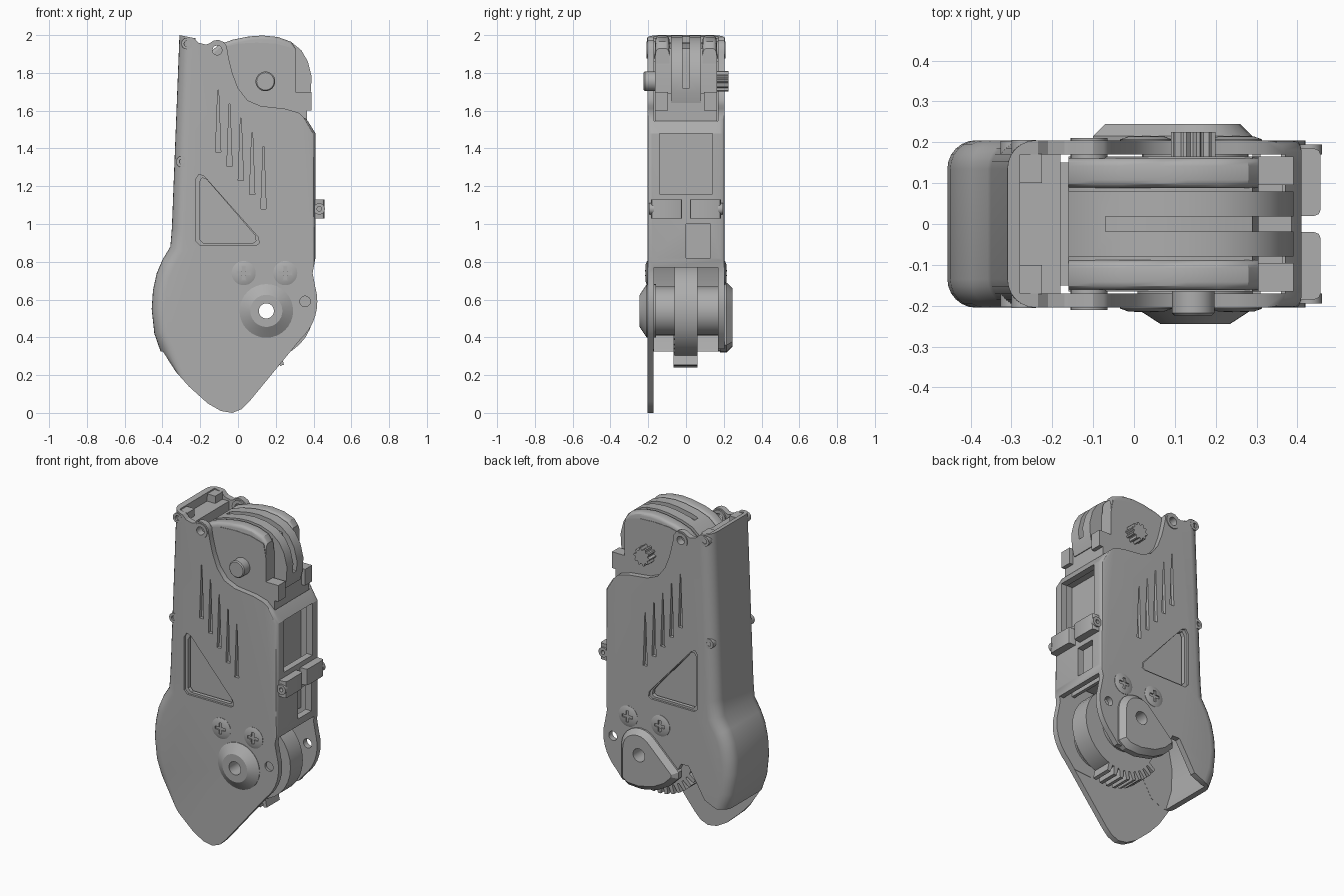
import bpy
import bmesh
from math import cos, sin, pi, radians

old = bpy.data.objects.get("Cube")
if old:
    bpy.data.objects.remove(old, do_unlink=True)

grey = bpy.data.materials.new("plain grey")
grey.use_nodes = True
grey.diffuse_color = (.42, .42, .42, 1)
grey.node_tree.nodes["Principled BSDF"].inputs["Base Color"].default_value = (.42, .42, .42, 1)


def finish(name, bm):
    """Turn a bmesh into a grey object."""
    bmesh.ops.recalc_face_normals(bm, faces=bm.faces[:])
    mesh = bpy.data.meshes.new(name)
    bm.to_mesh(mesh)
    bm.free()
    mesh.materials.append(grey)
    obj = bpy.data.objects.new(name, mesh)
    bpy.context.collection.objects.link(obj)
    return obj


def prism(name, outline, y0, y1, bevels=()):
    """Extrude an x-z outline along y; bevels are (edge rule, width, segments)."""
    bm = bmesh.new()
    near = [bm.verts.new((x, y0, z)) for x, z in outline]
    far = [bm.verts.new((x, y1, z)) for x, z in outline]
    bm.faces.new(near)
    bm.faces.new(far[::-1])
    for i in range(len(outline)):
        j = (i + 1) % len(outline)
        bm.faces.new((near[i], far[i], far[j], near[j]))
    bmesh.ops.recalc_face_normals(bm, faces=bm.faces[:])
    for rule, width, segments in bevels:
        rim = [e for e in bm.edges if abs(e.verts[0].co.y - e.verts[1].co.y) < .0001
               and all(rule(v.co) for v in e.verts)]
        bmesh.ops.bevel(bm, geom=rim, offset=width, segments=segments,
                        profile=.5, affect='EDGES', clamp_overlap=False)
    return finish(name, bm)


def box(name, x0, x1, y0, y1, z0, z1, bevels=()):
    return prism(name, [(x0, z0), (x1, z0), (x1, z1), (x0, z1)], y0, y1, bevels)


def lathe(name, x, z, profile, side=1, segments=32):
    """Turn a closed (radius, y) profile around an axis along y."""
    bm = bmesh.new()
    rings = [[bm.verts.new((x + r * cos(2 * pi * k / segments), side * y,
                            z + r * sin(2 * pi * k / segments)))
              for k in range(segments)] for r, y in profile]
    for i, ring in enumerate(rings):
        j = (i + 1) % len(rings)
        if profile[i][0] == 0 and profile[j][0] == 0:
            continue
        for k in range(segments):
            n = (k + 1) % segments
            bm.faces.new((ring[k], ring[n], rings[j][n], rings[j][k]))
    bmesh.ops.remove_doubles(bm, verts=bm.verts[:], dist=.00001)
    return finish(name, bm)


def tube(name, x, z, outer, inner, y0, y1, side=1):
    return lathe(name, x, z, [(inner, y0), (outer, y0), (outer, y1), (inner, y1)], side)


def drill(x, z, radius, y0, y1):
    return lathe("cutter", x, z, [(0, y0), (radius, y0), (radius, y1), (0, y1)])


def cut(obj, *cutters):
    """Subtract the cutters and remove them."""
    for cutter in cutters:
        mod = obj.modifiers.new("cut", 'BOOLEAN')
        mod.operation = 'DIFFERENCE'
        mod.solver = 'EXACT'
        mod.object = cutter
        bpy.context.view_layer.objects.active = obj
        bpy.ops.object.modifier_apply(modifier=mod.name)
        bpy.data.objects.remove(cutter, do_unlink=True)


def polar(x, z, radius, degrees):
    return x + radius * cos(radians(degrees)), z + radius * sin(radians(degrees))


HUB = (.15, .54)

# Outer shell: side plates and end walls from one hollowed silhouette
outline = [(-.31, 2), (-.235, 1.985), (-.21, 1.96), (-.17, 1.95)]
outline += [polar(-.11, 1.92, .055, a) for a in range(140, -30, -30)]
outline += [(-.045, 1.86), (-.03, 1.8), (0, 1.72), (.05, 1.655), (.12, 1.625), (.25, 1.61),
            (.32, 1.59), (.37, 1.545), (.41, 1.48), (.41, .82), (.395, .74)]
outline += [polar(.15, .59, .27, a) for a in range(16, -56, -8)]
outline += [(.06, .06), (.02, .02), (-.03, 0), (-.09, .01), (-.16, .05), (-.26, .14),
            (-.34, .23), (-.41, .325), (-.443, .42), (-.457, .55),
            (-.45, .65), (-.43, .74), (-.4, .81), (-.358, .88), (-.35, .98)]
shell = prism("outer_shell", outline, -.205, .205, [
    (lambda c: c.x < -.3, .07, 6),
    (lambda c: c.x > .36 and c.z > .76, .025, 3)])
cavity = prism("cutter", [(-.275, 2.1), (-.315, .98), (-.32, .88), (-.365, .8), (-.395, .73),
                          (-.42, .6), (-.415, .46), (-.37, .31), (-.37, -.1), (.6, -.1),
                          (.6, .77), (.37, .77), (.37, 2.1)], -.17, .17)
back_notch = prism("cutter", [(-.6, .325), (-.35, .325), (-.27, .36), (-.21, .46), (-.16, .54),
                              (-.11, .54), (-.08, .48), (0, .38), (.15, .33), (.6, .36),
                              (.6, -.1), (-.6, -.1)], -.171, .4)
cut(shell, cavity, back_notch,
    box("cutter", .2, .6, -.14, .14, 1.16, 1.48),
    box("cutter", .2, .6, 0, .13, .82, 1),
    drill(*HUB, .04, -.4, .4), drill(.355, .59, .028, 0, .4), drill(.355, .59, .028, -.4, -.19),
    drill(-.11, 1.92, .025, -.4, .4))

# Triangular windows, tapered vents and shallow recesses in both plates
window = [(-.205, 1.22), (-.19, 1.245), (-.165, 1.235), (.09, .94), (.095, .91), (.08, .9),
          (-.185, .9), (-.205, .92)]
rim = [(-.05 + (x + .05) * 1.12, 1.04 + (z - 1.04) * 1.09) for x, z in window]
cut(shell, prism("cutter", window, -.4, .4))
for side in (-1, 1):
    cut(shell, prism("cutter", rim, side * .193, side * .4))
    for i in range(5):
        x, z = -.105 + .06 * i, 1.38 - .075 * i
        cut(shell, prism("cutter", [(x - .014, z), (x + .014, z), (x + .002, z + .33),
                                    (x - .002, z + .33)], side * .185, side * .4))

for side, face in ((-1, "front"), (1, "back")):
    # Rivets and upper bosses
    tube(face + "_upper_boss", -.11, 1.92, .045, .025, .16, .21, side)
    tube(face + "_top_rivet", -.27, 1.955, .03, .015, .15, .206, side)
    tube(face + "_edge_rivet", -.297, 1.33, .03, .014, .15, .203, side)
    # Cross-head screws
    for x, label in ((.03, "inner"), (.25, "outer")):
        screw = lathe(face + "_" + label + "_screw", x, .74,
                      [(0, .19), (.064, .19), (.064, .207), (.045, .214), (0, .217)], side)
        for w, h in ((.035, .009), (.009, .035)):
            cut(screw, box("cutter", x - w, x + w, side * .208, side * .3, .74 - h, .74 + h))
    # Top hinge lugs and inner bearings
    box(face + "_hinge_lug", -.285, -.225, side * .1, side * .172, 1.88, 1.985)
    tube(face + "_bearing", *HUB, .13, .04, .06, .175, side)
    # Clip jaws on the open edge
    jaw = box(face + "_clip_jaw", .37, .457, side * .02, side * .185, 1.03, 1.13,
              [(lambda c: c.x > .4, .015, 2)])
    cut(jaw, drill(.43, 1.08, .012, side * .15, side * .3))
    tube(face + "_clip_eye", .43, 1.08, .03, .012, .17, .195, side)

# Front hub cone, and back hub cover with an arched top
lathe("front_hub", *HUB, [(.04, .16), (.142, .16), (.142, .208), (.085, .245), (.04, .245)], -1)
cover = [(.29, .36), (.29, .56)] + [polar(.16, .56, .13, a) for a in range(15, 140, 15)]
cover += [(-.1, .49), (-.1, .45), (-.04, .39), (.04, .345), (.15, .32), (.24, .325)]
hub_cover = prism("back_hub_cover", cover, .18, .245, [(lambda c: c.y > .24, .03, 1)])
cut(hub_cover, drill(*HUB, .04, 0, .4))

# Swinging wheel with a toothed lower sector
tube("centre_wheel", *HUB, .25, .04, -.06, .06)
for i in range(9):
    a = -146 + 9 * i
    prism("wheel_tooth", [polar(*HUB, .24, a - 3.5), polar(*HUB, .3, a - 2),
                          polar(*HUB, .3, a + 2), polar(*HUB, .24, a + 3.5)], -.065, .06)

# Inner core behind the windows, panel behind the side openings, and bridges
prism("inner_core", [(-.27, .86), (.28, .86), (.28, 1.52), (-.15, 1.52), (-.15, 1.88),
                     (-.27, 1.88)], -.15, .15)
box("inner_panel", .29, .31, -.172, .172, .8, 1.52)
box("hinge_bridge", -.285, -.18, -.172, .172, 1.86, 1.94)
box("clip_bridge", .36, .405, -.19, .19, 1.03, 1.13)

# Head block with a wide centre band and a rounded rail on each side
prism("head_block", [(-.16, 1.5), (-.16, 1.88), (-.1, 1.93), (0, 1.955), (.1, 1.96),
                     (.2, 1.955), (.29, 1.93), (.305, 1.85), (.305, 1.69), (.365, 1.69),
                     (.365, 1.5)], -.165, .165)
arc = [(-.16, 1.8), (-.16, 1.9), (-.1, 1.95), (-.03, 1.975), (.06, 1.993), (.13, 1.998),
       (.21, 1.99), (.28, 1.965)]
nose = [(.335, 1.92), (.37, 1.86), (.39, 1.78), (.385, 1.7), (.37, 1.64), (.2, 1.64)]
for side, label in ((-1, "front"), (1, "back")):
    prism(label + "_head_rail", arc + [(.305, 1.93), (.305, 1.8)], side * .088, side * .162,
          [(lambda c: c.z > 1.89, .02, 3)])
    box(label + "_corner_post", .29, .39, side * .095, side * .165, 1.6, 1.7)
centre = prism("centre_head_band", arc + nose, -.08, .08)
cut(centre, box("cutter", -.07, .5, -.018, .018, 1.72, 2.2))

# Axle pin: plain at the front, knurled at the back
lathe("front_axle_pin", .145, 1.755, [(0, .1), (.052, .1), (.052, .218), (.046, .224), (0, .224)], -1)
knob = [polar(.145, 1.755, .055 if i % 4 < 2 else .042, i * 9) for i in range(40)]
prism("back_axle_knob", knob, .15, .225)

# Smooth the curved surfaces, keep the hard edges
bpy.ops.object.select_all(action='DESELECT')
for obj in bpy.context.scene.objects:
    if obj.type == 'MESH' and grey.name in obj.data.materials:
        obj.select_set(True)
        bpy.context.view_layer.objects.active = obj
bpy.ops.object.shade_smooth_by_angle(angle=radians(30))
